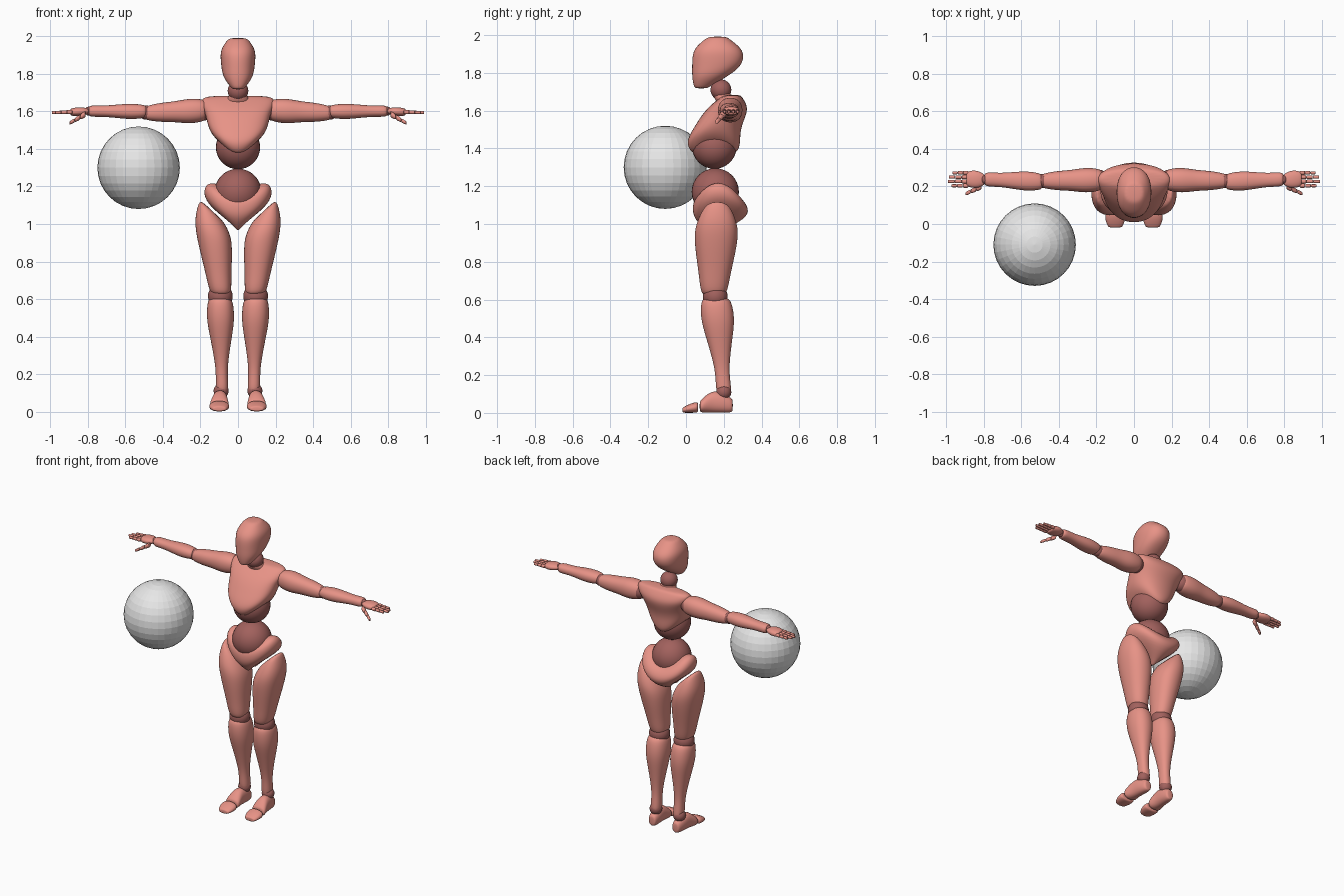
import bpy, bmesh, math
from mathutils import Vector

default_cube = bpy.data.objects.get("Cube")
if default_cube:
    bpy.data.objects.remove(default_cube, do_unlink=True)


def material(name, colour):
    mat = bpy.data.materials.new(name)
    mat.use_nodes = True
    mat.diffuse_color = (*colour, 1)
    shader = mat.node_tree.nodes["Principled BSDF"]
    shader.inputs["Base Color"].default_value = (*colour, 1)
    return mat


SKIN = material("salmon", (0.8, 0.29, 0.24))
JOINT = material("dark salmon", (0.36, 0.12, 0.11))
GREY = material("light grey", (0.8, 0.8, 0.8))


def finish(name, bm, mat, smooth=True):
    bmesh.ops.recalc_face_normals(bm, faces=bm.faces[:])
    mesh = bpy.data.meshes.new(name)
    for face in bm.faces:
        face.smooth = smooth
    bm.to_mesh(mesh)
    bm.free()
    mesh.materials.append(mat)
    obj = bpy.data.objects.new(name, mesh)
    bpy.context.collection.objects.link(obj)
    return obj


def mix(pair, factor):
    return pair[0] + (pair[1] - pair[0]) * factor


def signed_power(value, power):
    return math.copysign(abs(value) ** power, value)


def loft(name, axis, rings, mirror=False, lift=(0, 0), tilt=(0, 0), count=16):
    """Skin rounded rings (centre, half_width, half_depth) across an axis.
    Lift curves a ring up at both sides, tilt slopes it."""
    bm = bmesh.new()
    # Close both ends with a smaller ring so they round off
    stations = [0] + [mix((0.05, 0.95), i / (len(rings) - 1)) for i in range(len(rings))] + [1]
    first, last = rings[0], rings[-1]
    span = (last[0] - first[0]) * 0.05
    caps = [(end[0] + shift, end[1] * 0.7, end[2] * 0.7)
            for end, shift in ((first, -span), (last, span))]
    loops = []
    for factor, (centre, width, depth) in zip(stations, [caps[0], *rings, caps[1]]):
        loop = []
        for i in range(count):
            angle = math.tau * i / count
            u = signed_power(math.cos(angle), 0.9)
            v = signed_power(math.sin(angle), 0.9)
            bend = mix(lift, factor) * u * u + mix(tilt, factor) * u
            a, b = u * width, v * depth
            offset = {"x": (bend, a, b), "y": (a, bend, b), "z": (a, b, bend)}[axis]
            point = centre + Vector(offset)
            if mirror:
                point.x = -point.x
            loop.append(bm.verts.new(point))
        loops.append(loop)
    for low, high in zip(loops, loops[1:]):
        for i in range(count):
            j = (i + 1) % count
            bm.faces.new((low[i], low[j], high[j], high[i]))
    bm.faces.new(loops[0])
    bm.faces.new(loops[-1])
    obj = finish(name, bm, mat=SKIN)
    modifier = obj.modifiers.new("Smooth", "SUBSURF")
    modifier.levels = modifier.render_levels = 2


def trunk(name, bottom, top, widths, fronts, backs, **options):
    """Upright part, with evenly spaced front and back outlines."""
    rings = []
    for i, (width, front, back) in enumerate(zip(widths, fronts, backs)):
        height = mix((bottom, top), i / (len(widths) - 1))
        rings.append((Vector((0, (front + back) / 2, height)), width, (back - front) / 2))
    loft(name, "z", rings, **options)


def limb(name, axis, start, end, widths, flat=1, **options):
    """Part along a straight line, with evenly spaced half widths."""
    start, end = Vector(start), Vector(end)
    rings = [(start.lerp(end, i / (len(widths) - 1)), width, width * flat)
             for i, width in enumerate(widths)]
    loft(name, axis, rings, **options)


def sole(name, start, end, widths, heights, **options):
    """Part of a foot, resting on the floor."""
    rings = []
    for i, (width, height) in enumerate(zip(widths, heights)):
        centre = Vector(start).lerp(Vector(end), i / (len(widths) - 1))
        centre.z = height / 2
        rings.append((centre, width, height / 2))
    loft(name, "y", rings, **options)


def ball(name, centre, radius, mat=JOINT, smooth=True, mirror=False):
    bm = bmesh.new()
    bmesh.ops.create_uvsphere(bm, u_segments=32, v_segments=16, radius=radius)
    centre = Vector(centre)
    if mirror:
        centre.x = -centre.x
    bmesh.ops.translate(bm, verts=bm.verts[:], vec=centre)
    finish(name, bm, mat, smooth)


# Head and neck
trunk("head", 1.73, 1.98,
      widths=(.04, .08, .09, .095, .095, .06),
      fronts=(.04, .03, .03, .03, .04, .1),
      backs=(.13, .22, .29, .31, .3, .23))
ball("neck_ball", (0, .185, 1.71), .055)
trunk("neck_base", 1.64, 1.69, widths=(.07, .05), fronts=(.16, .14), backs=(.28, .24))

# Torso and its two ball joints
trunk("chest", 1.38, 1.67,
      widths=(.1, .14, .16, .17, .18, .2, .2),
      fronts=(.02, 0, .02, .05, .08, .12, .18),
      backs=(.28, .29, .29, .3, .32, .33, .3), lift=(.06, 0))
ball("belly_ball", (0, .15, 1.41), .118)
ball("waist_ball", (0, .155, 1.17), .125)
trunk("pelvis", .97, 1.13,
      widths=(.03, .13, .19, .18),
      fronts=(.1, .04, .03, .04),
      backs=(.2, .32, .34, .3), lift=(.03, .09))

for mirror in (False, True):
    label = "right_" if mirror else "left_"

    # Legs
    limb(label + "thigh", "z", (.145, .165, 1.06), (.094, .148, .64),
         (.07, .1, .095, .083, .07, .06), flat=1.2, tilt=(.05, 0), mirror=mirror)
    ball(label + "knee", (.094, .155, .615), .066, mirror=mirror)
    limb(label + "shin", "z", (.095, .16, .59), (.085, .2, .12),
         (.07, .077, .06, .043, .03, .036), flat=1.2, mirror=mirror)
    ball(label + "ankle", (.09, .2, .11), .04, mirror=mirror)
    sole(label + "foot", (.09, .24, 0), (.1, .08, 0),
         widths=(.03, .04, .04, .055), heights=(.08, .11, .12, .07), mirror=mirror)
    sole(label + "toes", (.1, .06, 0), (.1, -.015, 0),
         widths=(.055, .055, .04), heights=(.06, .05, .03), mirror=mirror)

    # Arms
    ball(label + "shoulder", (.19, .235, 1.605), .055, mirror=mirror)
    limb(label + "upper_arm", "x", (.18, .235, 1.606), (.485, .23, 1.592),
         (.06, .07, .056, .053, .04), mirror=mirror)
    ball(label + "elbow", (.49, .23, 1.594), .038, mirror=mirror)
    limb(label + "forearm", "x", (.5, .226, 1.6), (.785, .238, 1.602),
         (.046, .054, .046, .037, .04), flat=.8, mirror=mirror)
    ball(label + "wrist", (.795, .237, 1.602), .024, mirror=mirror)

    # Hand with jointed fingers and thumb
    limb(label + "palm", "x", (.8, .237, 1.602), (.89, .24, 1.597),
         (.03, .046, .048, .04), flat=.5, mirror=mirror)
    for finger, reach in enumerate((.975, .995, .99, .97)):
        knuckle = Vector((.885, .204 + finger * .023, 1.597))
        tip = Vector((reach, knuckle.y, 1.594))
        for joint in range(3):
            radius = .012 - joint * .0015
            limb(f"{label}finger_{finger}_{joint}", "x",
                 knuckle.lerp(tip, joint / 3), knuckle.lerp(tip, (joint + .9) / 3),
                 (radius, radius, radius), count=8, mirror=mirror)
    base, tip = Vector((.815, .2, 1.585)), Vector((.9, .16, 1.537))
    for joint in range(3):
        radius = .018 - joint * .003
        limb(f"{label}thumb_{joint}", "x",
             base.lerp(tip, joint / 3), base.lerp(tip, (joint + .9) / 3),
             (radius, radius, radius * .8), count=8, mirror=mirror)

# Faceted ball beside the figure
ball("large_ball", (-.53, -.11, 1.3), .22, GREY, smooth=False)
